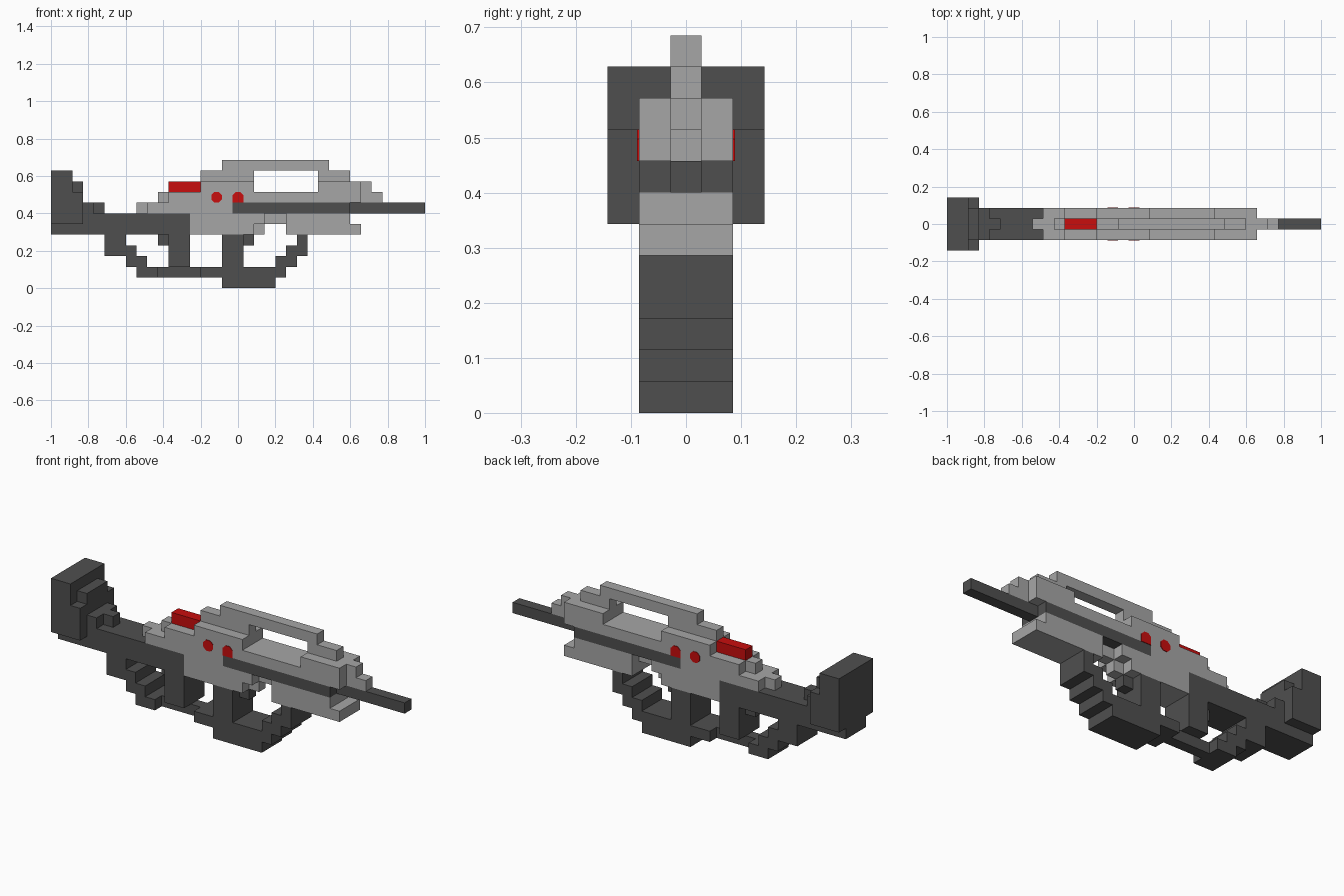
import bpy
import bmesh
import math
from mathutils import Vector

if "Cube" in bpy.data.objects:
    bpy.data.objects.remove(bpy.data.objects["Cube"], do_unlink=True)

U = 2 / 35  # one block


def material(name, color):
    m = bpy.data.materials.new(name)
    m.use_nodes = True
    m.diffuse_color = color
    bsdf = m.node_tree.nodes["Principled BSDF"]
    bsdf.inputs["Base Color"].default_value = color
    bsdf.inputs["Roughness"].default_value = 0.8
    return m


GREY = material("light grey", (0.38, 0.38, 0.38, 1))
DARK = material("dark grey", (0.078, 0.078, 0.078, 1))
RED = material("red", (0.58, 0.004, 0.004, 1))


def finish(name, bm, mat):
    mesh = bpy.data.meshes.new(name)
    bm.to_mesh(mesh)
    bm.free()
    mesh.materials.append(mat)
    bpy.context.collection.objects.link(bpy.data.objects.new(name, mesh))


def blocks(name, mat, *boxes):
    """Fuse boxes (x0, x1, z0, z1, width), in block units, into one shell."""
    cells = set()
    for x0, x1, z0, z1, w in boxes:
        cells |= {(x, y, z) for x in range(x0, x1) for z in range(z0, z1)
                  for y in range(-(w // 2), w // 2 + 1)}
    bm = bmesh.new()
    for c in cells:
        mid = Vector((c[0] - 17, c[1], c[2] + 0.5))
        for axis in range(3):
            for sign in (-1, 1):
                near = list(c)
                near[axis] += sign
                if tuple(near) in cells:
                    continue
                n, a, b = Vector(), Vector(), Vector()
                n[axis] = sign / 2
                a[(axis + 1) % 3] = 0.5
                b[(axis + 2) % 3] = sign / 2
                ring = (-a - b, a - b, a + b, b - a)
                bm.faces.new([bm.verts.new((mid + n + r) * U) for r in ring])
    bmesh.ops.remove_doubles(bm, verts=bm.verts[:], dist=U / 100)
    bmesh.ops.dissolve_limit(bm, angle_limit=0.01, verts=bm.verts[:], edges=bm.edges[:])
    finish(name, bm, mat)


def stud(name, x, z, side, square_base):
    """Thin red eight-sided plate on the body's side, optionally flat below."""
    bm = bmesh.new()
    outline = []
    for i in range(8):
        t = math.radians(22.5 + 45 * i)
        px, pz = math.cos(t) * 0.54, math.sin(t) * 0.54
        if square_base and pz < 0:
            px, pz = math.copysign(0.5, px), (-0.5 if abs(pz) > 0.4 else pz)
        outline.append(bm.verts.new(((x - 17.5 + px) * U, side * 1.5 * U, (z + pz) * U)))
    face = bm.faces.new(outline)
    grown = bmesh.ops.extrude_face_region(bm, geom=[face])["geom"]
    for v in grown:
        if isinstance(v, bmesh.types.BMVert):
            v.co.y += side * 0.003
    bmesh.ops.recalc_face_normals(bm, faces=bm.faces[:])
    finish(name, bm, RED)


# Stock: shoulder pad and arm running into the body
blocks("shoulder_pad", DARK, (0, 2, 6, 11, 5), (2, 3, 6, 9, 5), (2, 3, 9, 10, 3),
       (0, 3, 5, 6, 3))
blocks("stock_arm", DARK, (3, 13, 5, 7, 3), (3, 4, 7, 8, 3), (4, 5, 7, 8, 1))

# Rear guard loop with its post
blocks("rear_guard", DARK, (5, 7, 3, 5, 3), (7, 8, 2, 4, 3), (8, 9, 1, 3, 3),
       (9, 10, 1, 2, 3), (10, 14, 1, 2, 1), (14, 16, 1, 2, 3))
blocks("rear_post", DARK, (11, 13, 2, 5, 3), (10, 11, 4, 5, 1))

# Front grip and stepped guard
blocks("front_grip", DARK, (16, 18, 0, 5, 3), (18, 21, 0, 2, 3), (18, 19, 4, 5, 1))
blocks("front_guard", DARK, *[(21 + i, 22 + i, 1 + i, 3 + i, 3) for i in range(3)])

# Main body
blocks("body", GREY,
       (13, 19, 5, 7, 3), (19, 20, 6, 7, 3), (19, 20, 5, 6, 1), (20, 22, 6, 7, 1),
       (22, 28, 6, 7, 3), (22, 29, 5, 6, 3),
       (13, 17, 7, 8, 3), (9, 13, 7, 8, 3), (8, 9, 7, 8, 1),
       (10, 11, 8, 9, 1), (11, 29, 8, 9, 3),
       (14, 19, 9, 10, 3), (25, 29, 9, 10, 3),
       (29, 30, 8, 10, 1), (30, 31, 8, 9, 1))

# Carry handle bridging the top
blocks("carry_handle", GREY, (14, 19, 10, 11, 1), (16, 26, 11, 12, 1), (25, 28, 10, 11, 1))

# Barrel with its wide sleeve
blocks("barrel", DARK, (17, 28, 7, 8, 3), (28, 35, 7, 8, 1))

# Red details
blocks("rear_sight", RED, (11, 14, 9, 10, 1))
for side, label in ((-1, "right"), (1, "left")):
    stud("rear_stud_" + label, 15.5, 8.5, side, False)
    stud("front_stud_" + label, 17.5, 8.5, side, True)
